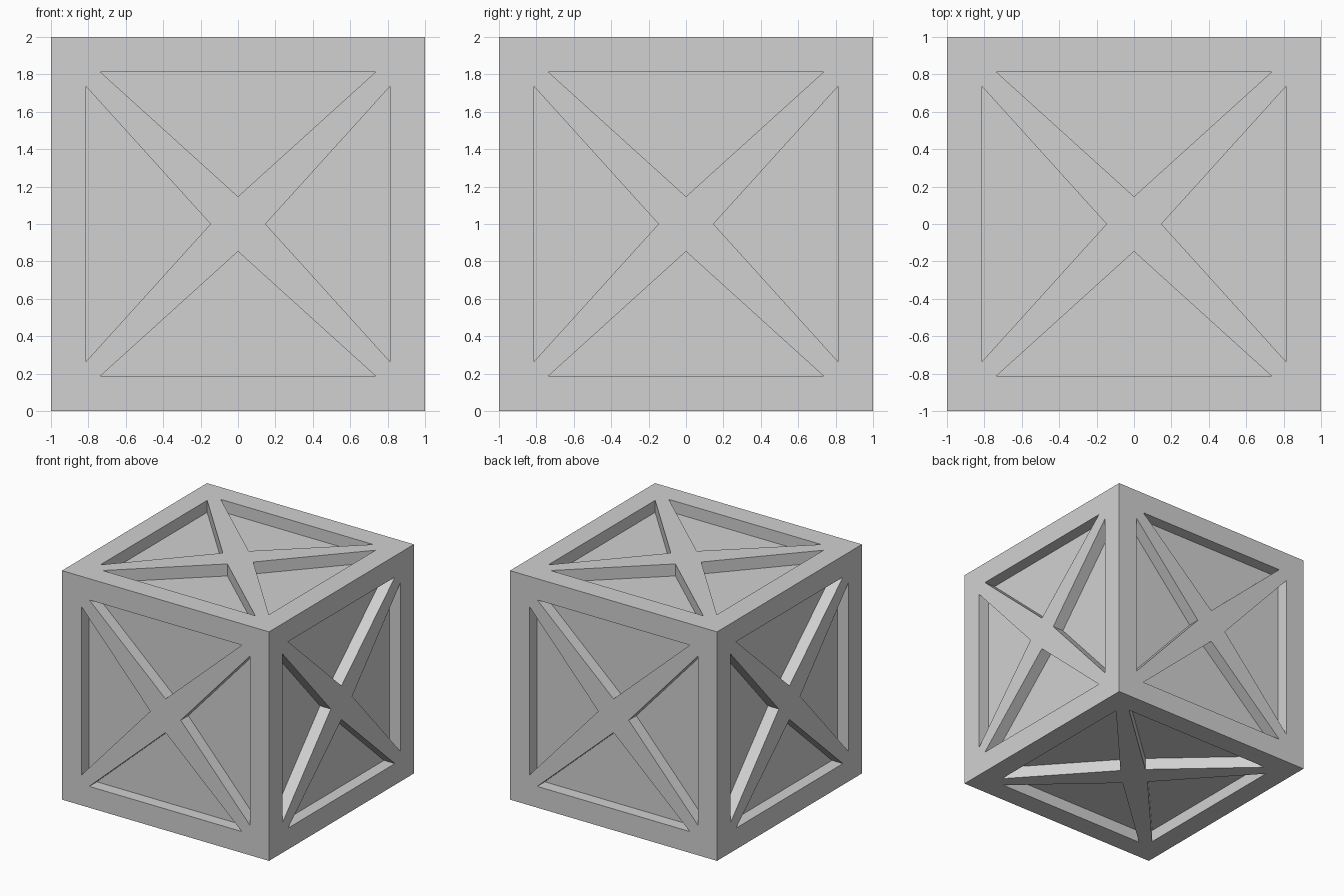
import bpy, bmesh
from mathutils import Vector

if "Cube" in bpy.data.objects:
    bpy.data.objects.remove(bpy.data.objects["Cube"])

BASE = 0.814    # distance of a recess's outer edge from the side's centre
HALF = 0.737    # half the length of that edge
APEX = 0.147    # distance of the recess's inner point from the centre
DEPTH = 0.105   # how far each triangular panel is sunk

bm = bmesh.new()


def face(points):
    bm.faces.new([bm.verts.new(p + Vector((0, 0, 1))) for p in points])


def triangular_panel(n, m, t):
    """One quarter of a cube side: border around a sunk triangle.
    n = side normal, m = direction to the outer edge, t = along that edge."""
    outer = [n, n + m + t, n + m - t]
    rim = [n + m * APEX, n + m * BASE + t * HALF, n + m * BASE - t * HALF]
    floor = [p - n * DEPTH for p in rim]
    for i in range(3):
        j = (i + 1) % 3
        face([outer[i], outer[j], rim[j], rim[i]])   # flat border
        face([rim[i], rim[j], floor[j], floor[i]])   # recess wall
    face(floor)                                      # sunk panel


# Six sides, four triangular panels each
for axis in range(3):
    for sign in (1, -1):
        n = Vector((0, 0, 0))
        n[axis] = sign
        m = Vector((0, 0, 0))
        m[(axis + 1) % 3] = 1
        for _ in range(4):
            t = n.cross(m)
            triangular_panel(n, m, t)
            m = t

bmesh.ops.remove_doubles(bm, verts=bm.verts[:], dist=0.0001)
bmesh.ops.recalc_face_normals(bm, faces=bm.faces[:])

mesh = bpy.data.meshes.new("crate")
bm.to_mesh(mesh)
bm.free()

# Single plain grey
grey = bpy.data.materials.new("light grey")
grey.diffuse_color = (0.64, 0.64, 0.64, 1)
grey.use_nodes = True
grey.node_tree.nodes["Principled BSDF"].inputs["Base Color"].default_value = grey.diffuse_color
mesh.materials.append(grey)

crate = bpy.data.objects.new("crate", mesh)
bpy.context.collection.objects.link(crate)
